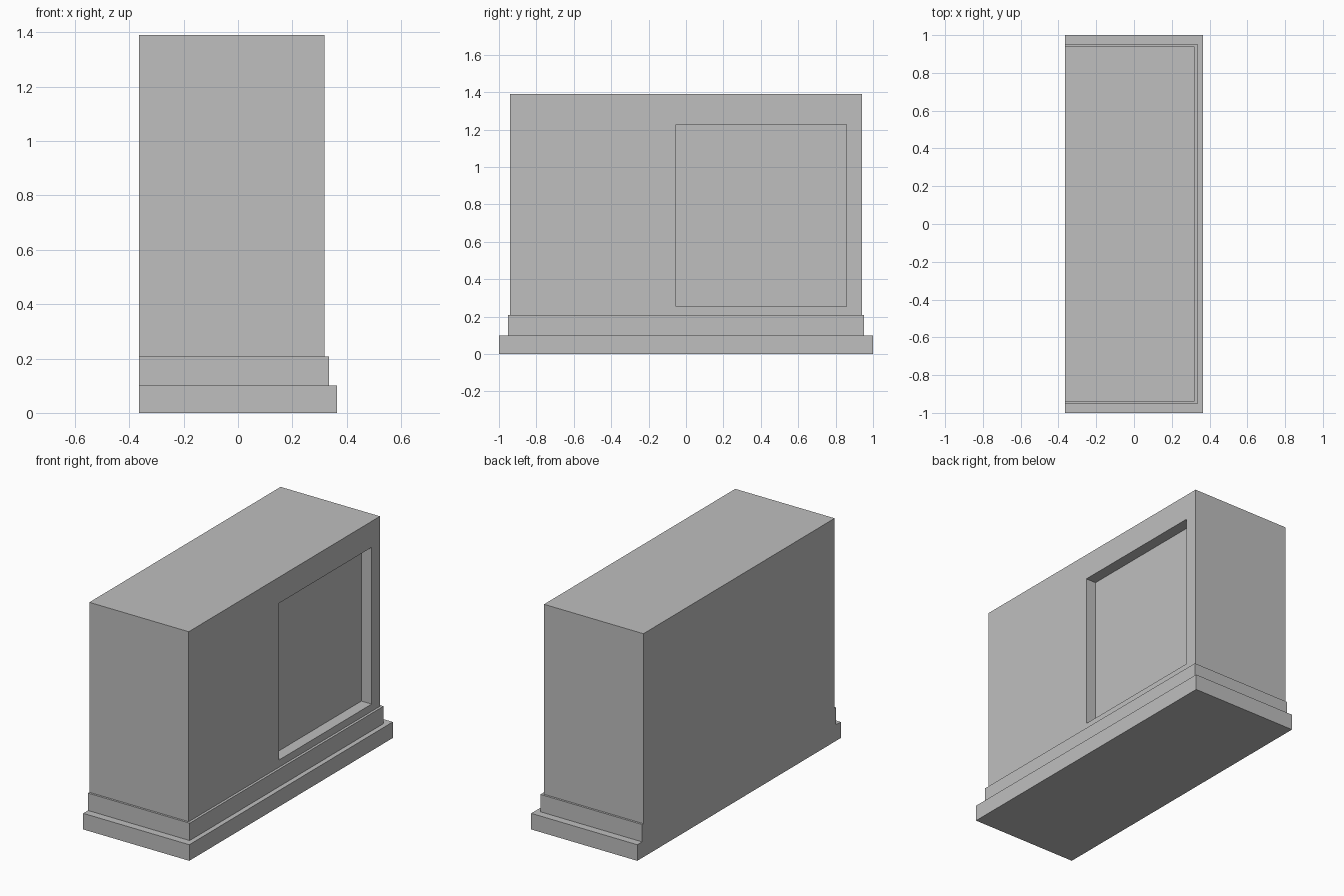
import bpy
import bmesh

cube = bpy.data.objects.get("Cube")
if cube:
    bpy.data.objects.remove(cube, do_unlink=True)

# Single plaster colour
grey = bpy.data.materials.new("light_grey")
grey.use_nodes = True
colour = (0.52, 0.52, 0.52, 1)
grey.diffuse_color = colour
grey.node_tree.nodes["Principled BSDF"].inputs["Base Color"].default_value = colour

BACK = -0.365  # flat back plane shared by every block


def block(name, front_x, half_y, z0, z1, recess=None):
    """Box from the back plane to front_x, with an optional square recess."""
    bm = bmesh.new()
    bmesh.ops.create_cube(bm, size=1)
    for v in bm.verts:
        v.co.x = front_x if v.co.x > 0 else BACK
        v.co.y = half_y if v.co.y > 0 else -half_y
        v.co.z = z1 if v.co.z > 0 else z0
    if recess:
        y_range, z_range, depth = recess
        # Cut the outline of the panel into the box, then push it in
        for axis, values in ((1, y_range), (2, z_range)):
            for value in values:
                point, normal = [0, 0, 0], [0, 0, 0]
                point[axis], normal[axis] = value, 1
                bmesh.ops.bisect_plane(bm, geom=bm.verts[:] + bm.edges[:] + bm.faces[:],
                                       plane_co=point, plane_no=normal)
        bm.normal_update()
        panel = []
        for f in bm.faces:
            c = f.calc_center_median()
            if (f.normal.x > 0.9 and y_range[0] < c.y < y_range[1]
                    and z_range[0] < c.z < z_range[1]):
                panel.append(f)
        bmesh.ops.inset_region(bm, faces=panel, thickness=0, depth=-depth)
    bmesh.ops.recalc_face_normals(bm, faces=bm.faces[:])
    mesh = bpy.data.meshes.new(name)
    bm.to_mesh(mesh)
    bm.free()
    mesh.materials.append(grey)
    obj = bpy.data.objects.new(name, mesh)
    bpy.context.collection.objects.link(obj)
    return obj


# Stepped plinth and main block with the recessed panel
block("lower_plinth", 0.365, 1.0, 0, 0.1)
block("upper_plinth", 0.335, 0.953, 0.1, 0.208)
block("main_body", 0.319, 0.94, 0.208, 1.39,
      recess=((-0.053, 0.858), (0.253, 1.228), 0.07))
